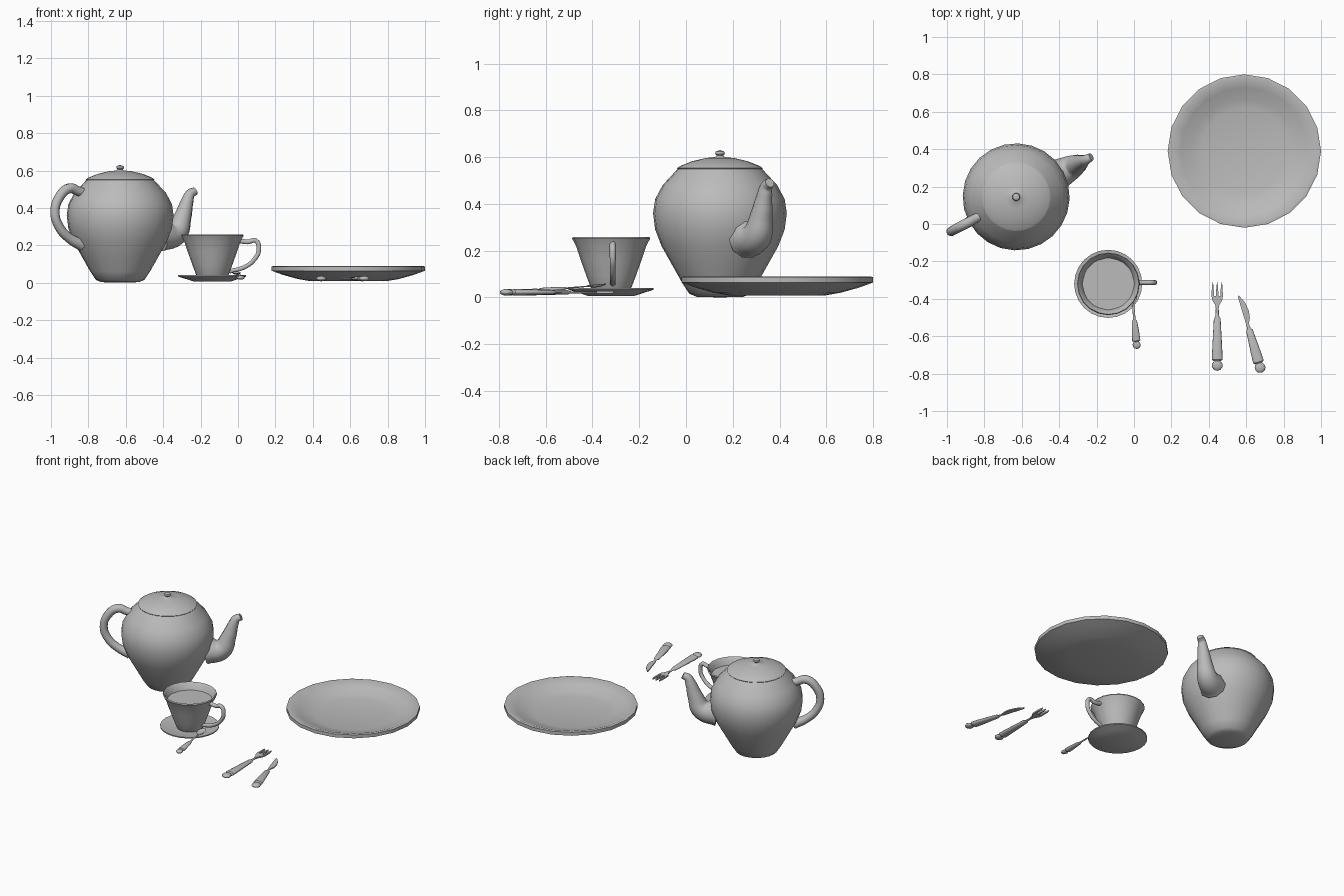
import bpy, bmesh
from math import radians, pi, cos, sin
from mathutils import Matrix, Vector

cube = bpy.data.objects.get("Cube")
if cube:
    bpy.data.objects.remove(cube)

GREY = bpy.data.materials.new("plain_grey")
GREY.use_nodes = True
GREY.diffuse_color = (0.5, 0.5, 0.5, 1)
GREY.node_tree.nodes["Principled BSDF"].inputs["Base Color"].default_value = (0.5, 0.5, 0.5, 1)


def finish(name, bm, matrix, angle=45):
    bmesh.ops.remove_doubles(bm, verts=bm.verts, dist=1e-5)
    bmesh.ops.recalc_face_normals(bm, faces=bm.faces)
    mesh = bpy.data.meshes.new(name)
    bm.to_mesh(mesh)
    bm.free()
    mesh.materials.append(GREY)
    obj = bpy.data.objects.new(name, mesh)
    bpy.context.collection.objects.link(obj)
    obj.matrix_world = matrix
    bpy.ops.object.select_all(action='DESELECT')
    obj.select_set(True)
    bpy.context.view_layer.objects.active = obj
    bpy.ops.object.shade_smooth_by_angle(angle=radians(angle))
    return obj


def lathe(name, profile, sides, matrix, angle=45):
    """Spin (radius, height) points around the local z axis."""
    bm = bmesh.new()
    verts = [bm.verts.new((r, 0, z)) for r, z in profile]
    edges = [bm.edges.new(pair) for pair in zip(verts, verts[1:])]
    bmesh.ops.spin(bm, geom=verts + edges, cent=(0, 0, 0), axis=(0, 0, 1),
                   angle=2 * pi, steps=sides)
    return finish(name, bm, matrix, angle)


def tube(name, points, matrix, sides_res=3):
    """Smooth tube through (x, z, radius) points in the local xz plane."""
    curve = bpy.data.curves.new(name, 'CURVE')
    curve.dimensions = '3D'
    curve.bevel_depth = 1
    curve.bevel_resolution = sides_res
    curve.resolution_u = 5
    curve.use_fill_caps = True
    spline = curve.splines.new('BEZIER')
    spline.bezier_points.add(len(points) - 1)
    for bp, (x, z, r) in zip(spline.bezier_points, points):
        bp.co = (x, 0, z)
        bp.radius = r
        bp.handle_left_type = bp.handle_right_type = 'AUTO'
    temp = bpy.data.objects.new(name + "_path", curve)
    bpy.context.collection.objects.link(temp)
    bpy.context.view_layer.update()
    mesh = bpy.data.meshes.new_from_object(
        temp.evaluated_get(bpy.context.evaluated_depsgraph_get()))
    bm = bmesh.new()
    bm.from_mesh(mesh)
    bpy.data.objects.remove(temp)
    bpy.data.meshes.remove(mesh)
    return finish(name, bm, matrix, 60)


def plate_shape(name, outline, thickness, matrix):
    """Flat outline in local xy, extruded evenly about z = 0."""
    bm = bmesh.new()
    face = bm.faces.new([bm.verts.new((x, y, -thickness / 2)) for x, y in outline])
    out = bmesh.ops.extrude_face_region(bm, geom=[face])
    top = [v for v in out["geom"] if isinstance(v, bmesh.types.BMVert)]
    bmesh.ops.translate(bm, verts=top, vec=(0, 0, thickness))
    return finish(name, bm, matrix, 30)


def place(x, y, z=0, turn=0):
    return Matrix.Translation((x, y, z)) @ Matrix.Rotation(radians(turn), 4, 'Z')


# Teapot: body, lid with knob, spout and handle on one slanted axis
pot = place(-0.63, 0.145, 0, 28)
lathe("teapot_body", [(0, 0), (0.10, 0.003), (0.13, 0.015), (0.16, 0.06), (0.205, 0.14),
                      (0.25, 0.22), (0.277, 0.29), (0.286, 0.36), (0.277, 0.42),
                      (0.245, 0.48), (0.18, 0.55), (0.15, 0.545)], 24, pot)
lathe("teapot_lid", [(0, 0.545), (0.178, 0.545), (0.183, 0.553), (0.17, 0.562), (0.12, 0.582),
                     (0.06, 0.596), (0.02, 0.60), (0.014, 0.606), (0.021, 0.614),
                     (0.018, 0.624), (0, 0.63)], 24, pot)
tube("teapot_spout", [(0.24, 0.25, 0.085), (0.335, 0.265, 0.066), (0.378, 0.35, 0.048),
                      (0.408, 0.44, 0.033), (0.425, 0.475, 0.026), (0.455, 0.49, 0.021)], pot)
tube("teapot_handle", [(-0.20, 0.475, 0.024), (-0.25, 0.488, 0.025), (-0.305, 0.505, 0.027),
                       (-0.37, 0.455, 0.026), (-0.395, 0.375, 0.025), (-0.37, 0.30, 0.025),
                       (-0.31, 0.24, 0.026), (-0.23, 0.20, 0.032)], pot)

# Saucer
lathe("saucer", [(0, 0.007), (0.10, 0.007), (0.14, 0.02), (0.182, 0.033), (0.182, 0.04),
                 (0.13, 0.031), (0.09, 0.025), (0, 0.025)], 24, place(-0.138, -0.32))

# Cup with hollow bowl, drink surface and side handle
cup = place(-0.137, -0.32)
lathe("cup_bowl", [(0, 0.028), (0.078, 0.028), (0.088, 0.045), (0.105, 0.09), (0.13, 0.16),
                   (0.15, 0.22), (0.167, 0.252), (0.163, 0.259), (0.153, 0.25),
                   (0.138, 0.21), (0.118, 0.16), (0.08, 0.06), (0, 0.055)], 20, cup)
lathe("drink", [(0, 0.213), (0.141, 0.213)], 12, cup)
tube("cup_handle", [(0.145, 0.225, 0.014), (0.19, 0.218, 0.013), (0.232, 0.225, 0.013),
                    (0.248, 0.175, 0.013), (0.225, 0.125, 0.012), (0.175, 0.085, 0.012),
                    (0.09, 0.06, 0.012)], place(-0.137, -0.313))

# Dinner plate
lathe("dinner_plate", [(0, 0.008), (0.20, 0.008), (0.27, 0.02), (0.35, 0.042), (0.41, 0.064),
                       (0.41, 0.087), (0.395, 0.09), (0.34, 0.068), (0.28, 0.045),
                       (0.23, 0.034), (0, 0.032)], 20, place(0.59, 0.39))


# Cutlery: local y runs from the ball end towards the tip
def grip(name, matrix, length, neck_end):
    profile = [(0, 0), (0.017, 0.005), (0.028, 0.02), (0.028, 0.036), (0.018, 0.052),
               (0.029, 0.06), (0.027, 0.11), (0.018, length), (0.009, length + 0.012),
               (0.007, neck_end), (0, neck_end)]
    flat = Matrix.Diagonal((1, 1, 0.5, 1)) @ Matrix.Rotation(radians(-90), 4, 'X')
    lathe(name, profile, 12, matrix @ flat)


def mirrored(half):
    return half + [(-x, y) for x, y in reversed(half)]


# Fork
fork = place(0.445, -0.785, 0.022)
grip("fork_handle", fork, 0.28, 0.37)
plate_shape("fork_root", mirrored([(0.007, 0.33), (0.012, 0.355), (0.026, 0.375), (0.03, 0.40)]),
            0.01, fork)
for i, side in enumerate(("left", "middle", "right")):
    x = 0.024 - 0.024 * i
    plate_shape("fork_tine_" + side, [(x - 0.006, 0.395), (x + 0.006, 0.395),
                                      (x + 0.005, 0.45), (x, 0.475), (x - 0.005, 0.45)],
                0.01, fork)

# Knife
knife = place(0.682, -0.795, 0.022, 16)
grip("knife_handle", knife, 0.235, 0.29)
plate_shape("knife_blade", [(0.007, 0.27), (0.021, 0.30), (0.026, 0.34), (0.018, 0.385),
                            (-0.004, 0.432), (-0.01, 0.425), (-0.008, 0.27)], 0.007, knife)

# Spoon resting on the saucer rim
spoon = (place(0.016, -0.668, 0.026, 5) @ Matrix.Rotation(radians(5), 4, 'X')
         @ Matrix.Diagonal((0.75, 0.75, 0.75, 1)))
grip("spoon_handle", spoon, 0.2, 0.34)
bm = bmesh.new()
bmesh.ops.create_uvsphere(bm, u_segments=14, v_segments=8, radius=1)
for v in bm.verts:
    if v.co.z > 0:
        v.co.z *= -0.6
finish("spoon_bowl", bm, spoon @ Matrix.Translation((0, 0.385, 0.006))
       @ Matrix.Diagonal((0.032, 0.055, 0.016, 1)))
